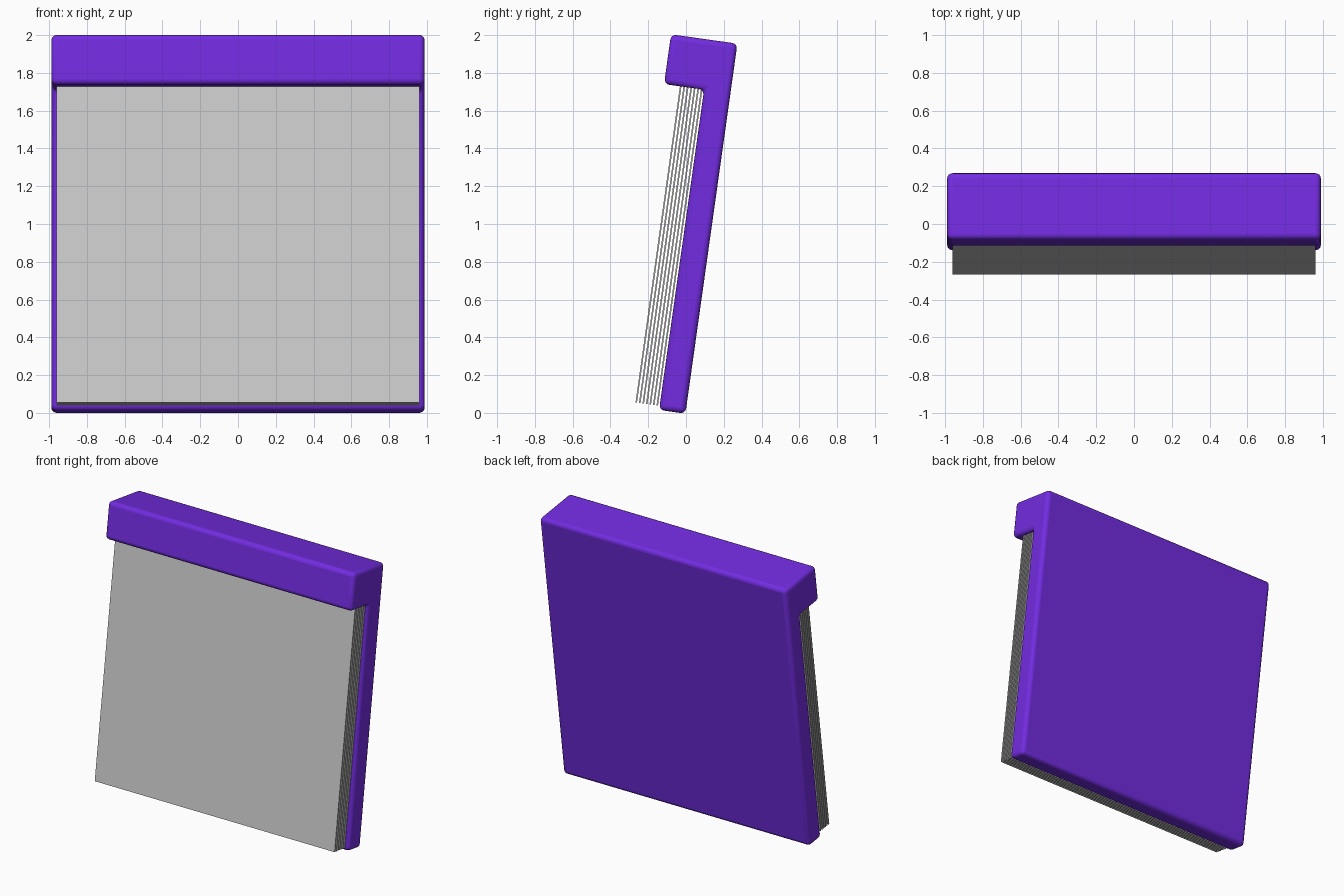
import bpy, bmesh, math
from mathutils import Matrix

if "Cube" in bpy.data.objects:
    bpy.data.objects.remove(bpy.data.objects["Cube"])

TILT = math.radians(8)
# local frame: y = depth (0 at the back face), z = up along the leaning panel
LEAN = Matrix.Translation((0, -0.003, -0.004)) @ Matrix.Rotation(-TILT, 4, 'X')


def make_object(name, bm):
    bmesh.ops.recalc_face_normals(bm, faces=bm.faces)
    bm.transform(LEAN)
    me = bpy.data.meshes.new(name)
    bm.to_mesh(me)
    bm.free()
    ob = bpy.data.objects.new(name, me)
    bpy.context.collection.objects.link(ob)
    return ob


# purple holder: panel and overhanging head from one profile
profile = [(0, 0), (0, 1.978), (-0.355, 1.978), (-0.355, 1.712),
           (-0.141, 1.712), (-0.141, 0)]
HALF = 0.988
bm = bmesh.new()
face = bm.faces.new([bm.verts.new((-HALF, y, z)) for y, z in profile])
ext = bmesh.ops.extrude_face_region(bm, geom=[face])
bmesh.ops.translate(bm, vec=(2 * HALF, 0, 0),
                    verts=[g for g in ext["geom"] if isinstance(g, bmesh.types.BMVert)])
holder = make_object("holder", bm)

bev = holder.modifiers.new("Bevel", 'BEVEL')
bev.width = 0.028
bev.segments = 4
bev.limit_method = 'ANGLE'

mat = bpy.data.materials.new("purple")
mat.diffuse_color = (0.17, 0.025, 0.75, 1)
mat.use_nodes = True
mat.node_tree.nodes["Principled BSDF"].inputs["Base Color"].default_value = mat.diffuse_color
holder.data.materials.append(mat)

bpy.context.view_layer.objects.active = holder
holder.select_set(True)
bpy.ops.object.shade_smooth_by_angle(angle=math.radians(40))

# stack of thin sheets hanging under the head
COUNT, PITCH, THICK = 7, 0.0187, 0.008
BOTTOM, TOP = 0.022, 1.72
for i in range(COUNT):
    y = -0.266 + i * PITCH
    bm = bmesh.new()
    bmesh.ops.create_cube(bm, size=1, matrix=Matrix.Translation((0, y, (BOTTOM + TOP) / 2))
                          @ Matrix.Diagonal((1.92, THICK, TOP - BOTTOM, 1)))
    make_object(f"sheet_{i + 1}", bm)
